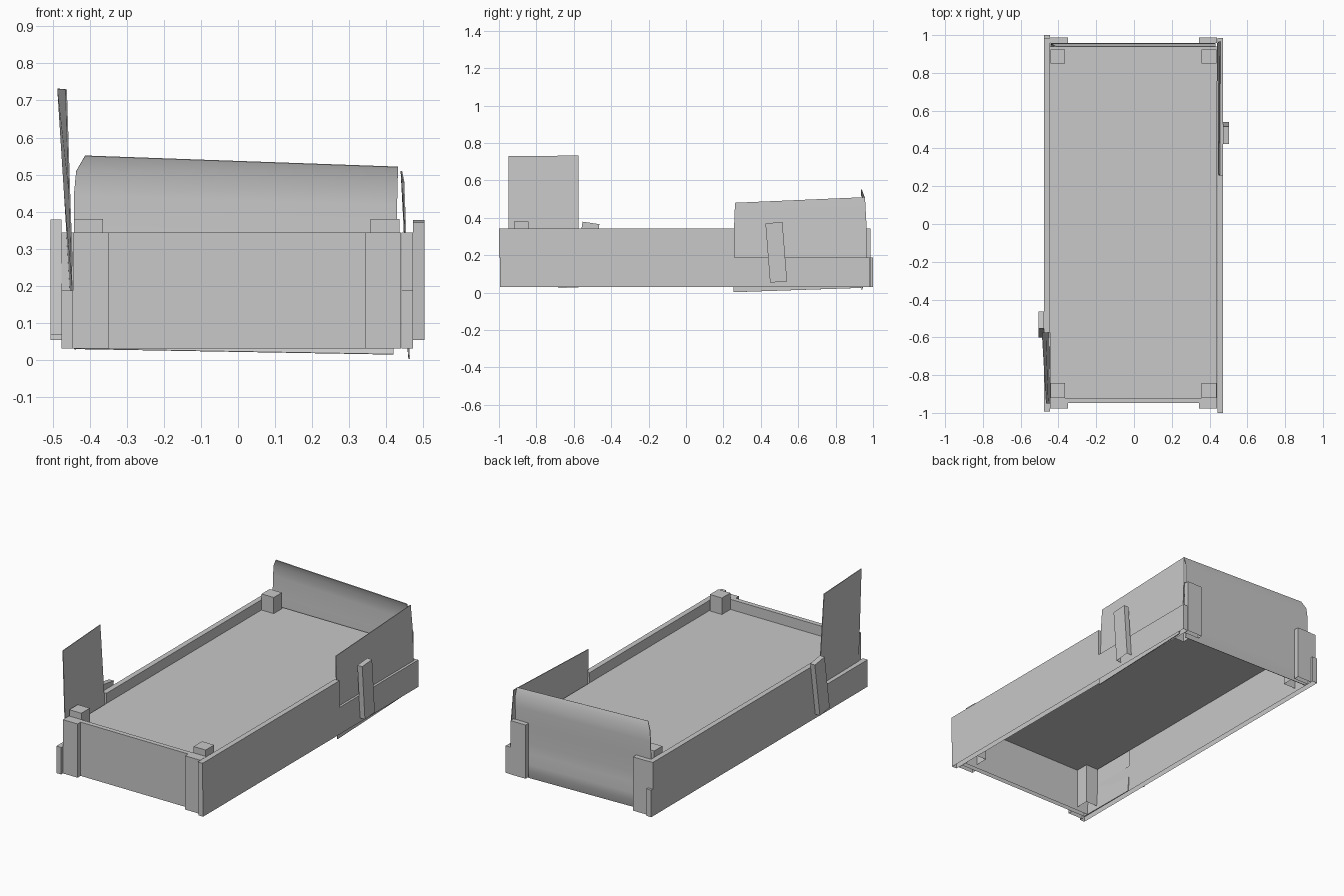
import bpy
import bmesh
import math

old = bpy.data.objects.get("Cube")
if old:
    bpy.data.objects.remove(old)

grey = bpy.data.materials.new("plain_grey")
grey.use_nodes = True
GREY = (0.58, 0.58, 0.58, 1)
grey.diffuse_color = GREY
grey.node_tree.nodes["Principled BSDF"].inputs["Base Color"].default_value = GREY


def finish(name, bm):
    mesh = bpy.data.meshes.new(name)
    bm.to_mesh(mesh)
    bm.free()
    mesh.materials.append(grey)
    obj = bpy.data.objects.new(name, mesh)
    bpy.context.collection.objects.link(obj)
    return obj


def box(name, xs, ys, zs, tilt=0):
    """Hollow box, open underneath, turned about x by tilt degrees."""
    bm = bmesh.new()
    bmesh.ops.create_cube(bm, size=1)
    bm.normal_update()
    under = [f for f in bm.faces if f.normal.z < -0.9]
    bmesh.ops.delete(bm, geom=under, context="FACES")
    size = [r[1] - r[0] for r in (xs, ys, zs)]
    bmesh.ops.scale(bm, vec=size, verts=bm.verts)
    obj = finish(name, bm)
    obj.location = [sum(r) / 2 for r in (xs, ys, zs)]
    obj.rotation_euler.x = math.radians(tilt)
    return obj


def sheet(name, rail_a, rail_b, thickness=0.004):
    """Thin bent sheet lofted between two rails of matching points."""
    bm = bmesh.new()
    rows = [[bm.verts.new(p) for p in rail] for rail in (rail_a, rail_b)]
    for i in range(len(rail_a) - 1):
        bm.faces.new((rows[0][i], rows[1][i], rows[1][i + 1], rows[0][i + 1]))
    bm.normal_update()
    bmesh.ops.solidify(bm, geom=bm.faces[:], thickness=thickness)
    bmesh.ops.recalc_face_normals(bm, faces=bm.faces)
    obj = finish(name, bm)
    bpy.context.view_layer.objects.active = obj
    obj.select_set(True)
    bpy.ops.object.shade_smooth_by_angle(angle=math.radians(40))
    obj.select_set(False)


# Side planks: full-length lower ones, shortened upper ones beside the sheets
LOWER, UPPER = (0.03, 0.187), (0.187, 0.343)
LEFT, RIGHT = (0.441, 0.472), (-0.476, -0.445)
box("left_lower_plank", LEFT, (-0.995, 0.985), LOWER)
box("left_upper_plank", LEFT, (-1, 0.26), UPPER)
box("right_lower_plank", RIGHT, (-0.992, 1), LOWER)
box("right_upper_plank", RIGHT, (-0.575, 0.985), UPPER)

# Front board
box("front_board", (-0.445, 0.44), (-0.948, -0.92), (0.03, 0.343))

# Bed surface, a single flat face
bm = bmesh.new()
bmesh.ops.create_grid(bm, x_segments=1, y_segments=1, size=0.5)
bmesh.ops.scale(bm, vec=(0.885, 1.86, 1), verts=bm.verts)
bed = finish("bed_surface", bm)
bed.location = (-0.002, 0.01, 0.284)

# Inner corner posts and outer end battens
for side, inner_x, outer_x in (("left", (0.358, 0.436), (0.343, 0.44)),
                               ("right", (-0.443, -0.365), (-0.445, -0.35))):
    box(side + "_front_post", inner_x, (-0.92, -0.842), (0.05, 0.38))
    box(side + "_back_post", inner_x, (0.85, 0.925), (0.05, 0.378))
    box(side + "_front_batten", outer_x, (-0.976, -0.948), (0.03, 0.343))
    box(side + "_back_batten", outer_x, (0.958, 0.987), (0.03, 0.343))

# Tilted straps on the long sides
box("left_strap", (0.472, 0.503), (0.437, 0.528), (0.056, 0.374), 4.5)
box("right_strap", (-0.506, -0.476), (-0.577, -0.486), (0.058, 0.374), -8.5)

# Curved sheet closing the back end
profile = [(0.938, 0), (0.952, 0.09), (0.955, 0.17), (0.949, 0.29),
           (0.948, 0.4), (0.951, 0.6), (0.955, 0.8), (0.952, 0.92), (0.936, 1)]
right_edge, left_edge = [], []
for y, t in profile:
    inset = 0.03 * max(0, t - 0.9) / 0.1
    right_edge.append((-0.443 + inset, y, 0.03 + 0.52 * t))
    left_edge.append((0.42 + 0.012 * t, y, 0.015 + 0.505 * t))
sheet("back_sheet", right_edge, left_edge)

# Leaning sheet on the left side, near the back
sheet("left_sheet",
      [(0.464, 0.255, 0.002), (0.459, 0.255, 0.19), (0.454, 0.257, 0.35), (0.449, 0.262, 0.48)],
      [(0.462, 0.935, 0.025), (0.457, 0.965, 0.19), (0.451, 0.965, 0.36), (0.443, 0.957, 0.51)])

# Tall leaning sheet on the right side, near the front
sheet("right_sheet",
      [(-0.436, -0.95, 0.03), (-0.444, -0.95, 0.19), (-0.453, -0.95, 0.45), (-0.462, -0.95, 0.73)],
      [(-0.438, -0.575, 0.028), (-0.45, -0.575, 0.19), (-0.466, -0.575, 0.45), (-0.484, -0.575, 0.732)])
